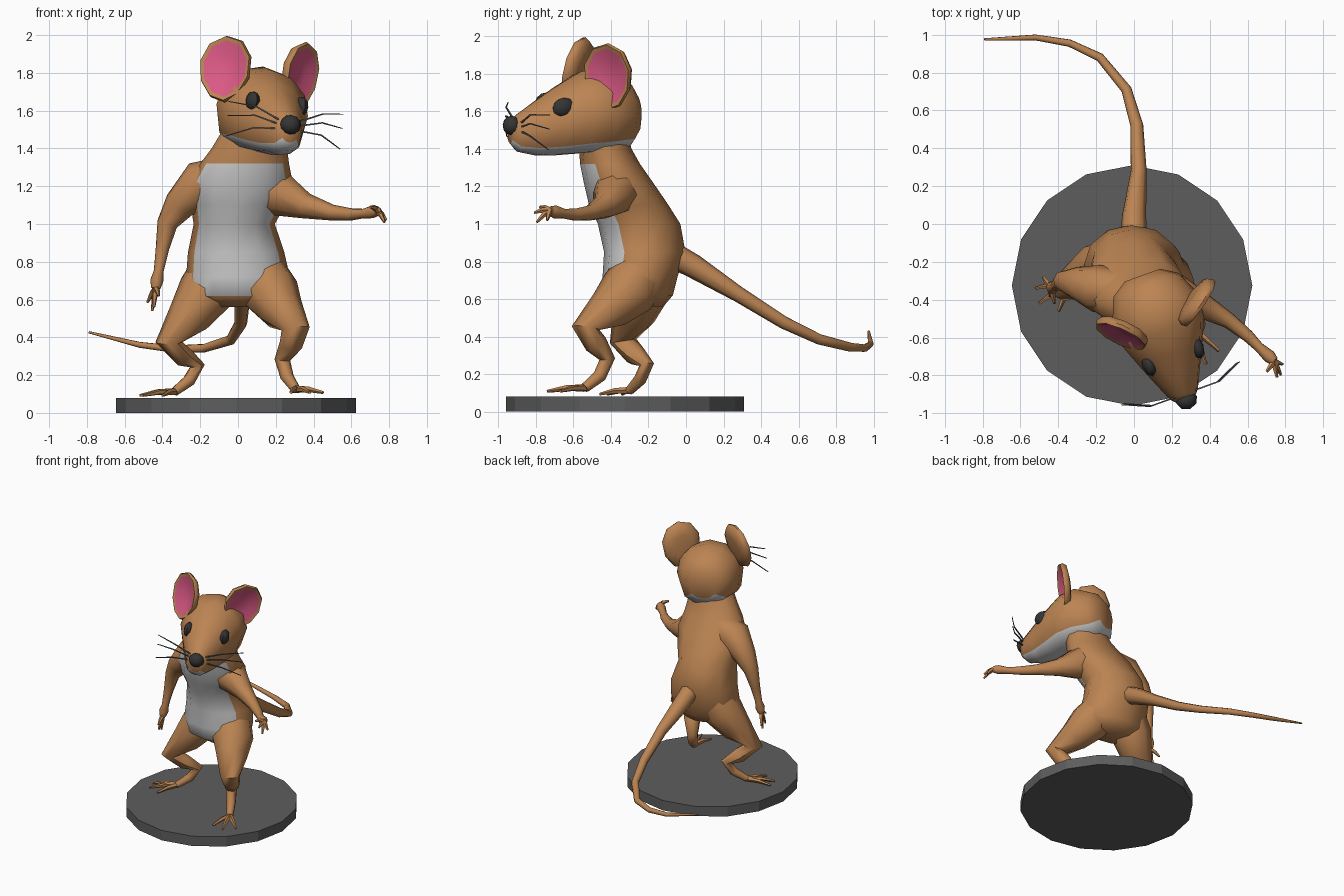
import bpy, bmesh
from math import sin, cos, pi, radians
from mathutils import Vector, Matrix

if "Cube" in bpy.data.objects:
    bpy.data.objects.remove(bpy.data.objects["Cube"])


def material(name, r, g, b):
    m = bpy.data.materials.new(name)
    m.diffuse_color = (r, g, b, 1)
    m.use_nodes = True
    m.node_tree.nodes["Principled BSDF"].inputs["Base Color"].default_value = m.diffuse_color
    return m


BROWN = material("brown_fur", 0.50, 0.23, 0.085)
PALE = material("pale_fur", 0.60, 0.60, 0.60)
PINK = material("pink_skin", 0.70, 0.10, 0.23)
DARK = material("dark_grey", 0.035, 0.035, 0.035)
STONE = material("stone_grey", 0.11, 0.11, 0.11)


def skin(bm, rings, mat=lambda r, j: 0):
    """Loft closed rings of points, with a cap on both ends."""
    vs = [[bm.verts.new(p) for p in ring] for ring in rings]
    n = len(vs[0])
    bm.faces.new(vs[0][::-1]).material_index = mat(-1, 0)
    bm.faces.new(vs[-1]).material_index = mat(len(vs) - 1, 0)
    for r in range(len(vs) - 1):
        for j in range(n):
            k = (j + 1) % n
            f = bm.faces.new((vs[r][j], vs[r][k], vs[r + 1][k], vs[r + 1][j]))
            f.material_index = mat(r, j)


def tube(bm, path, n=8):
    """Sweep a round section along (x, y, z, radius) points."""
    pts = [Vector(p[:3]) for p in path]
    t_old = (pts[1] - pts[0]).normalized()
    side = t_old.orthogonal().normalized()
    rings = []
    for i, p in enumerate(pts):
        a = (p - pts[i - 1]).normalized() if i else Vector()
        b = (pts[i + 1] - p).normalized() if i < len(pts) - 1 else Vector()
        t = (a + b).normalized()
        side = t_old.rotation_difference(t) @ side
        t_old = t
        up = t.cross(side)
        rings.append([p + path[i][3] * (side * cos(2 * pi * k / n) + up * sin(2 * pi * k / n))
                      for k in range(n)])
    skin(bm, rings)


def finish(name, bm, mats, matrix=None, smooth=True):
    bmesh.ops.recalc_face_normals(bm, faces=bm.faces[:])
    if matrix:
        bm.transform(matrix)
    me = bpy.data.meshes.new(name)
    bm.to_mesh(me)
    bm.free()
    for m in mats:
        me.materials.append(m)
    ob = bpy.data.objects.new(name, me)
    bpy.context.collection.objects.link(ob)
    if smooth:
        bpy.ops.object.select_all(action='DESELECT')
        ob.select_set(True)
        bpy.context.view_layer.objects.active = ob
        bpy.ops.object.shade_smooth_by_angle(angle=radians(50))
    return ob


# Round stand
bm = bmesh.new()
bmesh.ops.create_cone(bm, cap_ends=True, segments=16, radius1=0.635, radius2=0.635, depth=0.08,
                      matrix=Matrix.Translation((-0.01, -0.325, 0.04)))
finish("stand", bm, [STONE], smooth=False)

# Torso: z, centre x, half width, centre y, half depth
torso = [(0.56, 0.01, 0.15, -0.23, 0.11), (0.62, 0.0, 0.26, -0.25, 0.18),
         (0.72, 0.0, 0.275, -0.245, 0.20), (0.85, -0.01, 0.255, -0.22, 0.217),
         (1.0, -0.02, 0.215, -0.25, 0.22), (1.1, 0.0, 0.25, -0.305, 0.212),
         (1.22, 0.015, 0.275, -0.36, 0.185), (1.32, 0.035, 0.235, -0.405, 0.16),
         (1.4, 0.06, 0.20, -0.43, 0.14), (1.5, 0.09, 0.17, -0.45, 0.13)]


def bib(r, j):
    reach = 3 if r == 5 else 2
    return int(1 <= r <= 6 and (j < reach or j >= 12 - reach))


bm = bmesh.new()
skin(bm, [[(cx + rx * sin(k * pi / 6), cy - ry * cos(k * pi / 6), z) for k in range(12)]
          for z, cx, rx, cy, ry in torso], bib)
finish("torso", bm, [BROWN, PALE])


# Limbs: a tapering tube with fingers or toes fanned from its end
def limb(name, path, tips, r):
    bm = bmesh.new()
    tube(bm, path)
    end = Vector(path[-1][:3])
    for tip in tips:
        tip = Vector(tip)
        mid = end.lerp(tip, 0.5) + Vector((0, 0, 0.008))
        tube(bm, [(*end, r * 1.3), (*mid, r), (*tip, r * 0.5)], 5)
    finish(name, bm, [BROWN])


limb("left_leg",
     [(0.12, -0.24, 0.74, 0.14), (0.17, -0.31, 0.64, 0.155), (0.23, -0.41, 0.545, 0.118),
      (0.305, -0.535, 0.445, 0.075), (0.28, -0.48, 0.36, 0.062), (0.235, -0.42, 0.28, 0.042),
      (0.26, -0.46, 0.19, 0.036), (0.305, -0.54, 0.125, 0.026)],
     [(0.45, -0.67, 0.108), (0.38, -0.74, 0.108), (0.28, -0.72, 0.108)], 0.016)
limb("right_leg",
     [(-0.12, -0.22, 0.74, 0.14), (-0.17, -0.235, 0.64, 0.15), (-0.26, -0.28, 0.51, 0.115),
      (-0.365, -0.335, 0.375, 0.072), (-0.29, -0.27, 0.30, 0.058), (-0.215, -0.21, 0.25, 0.04),
      (-0.26, -0.245, 0.17, 0.034), (-0.335, -0.30, 0.112, 0.025)],
     [(-0.52, -0.34, 0.092), (-0.50, -0.42, 0.092), (-0.40, -0.46, 0.092)], 0.015)
limb("left_arm",
     [(0.08, -0.36, 1.2, 0.12), (0.22, -0.38, 1.16, 0.12), (0.36, -0.43, 1.095, 0.068),
      (0.50, -0.51, 1.06, 0.042), (0.60, -0.59, 1.05, 0.033), (0.66, -0.65, 1.055, 0.026),
      (0.715, -0.70, 1.065, 0.035), (0.74, -0.725, 1.07, 0.025)],
     [(0.785, -0.74, 1.02), (0.775, -0.795, 1.01), (0.755, -0.81, 1.06), (0.70, -0.78, 1.09)], 0.014)
limb("right_arm",
     [(-0.06, -0.36, 1.24, 0.12), (-0.20, -0.34, 1.21, 0.125), (-0.31, -0.31, 1.10, 0.085),
      (-0.375, -0.30, 1.0, 0.055), (-0.40, -0.315, 0.87, 0.036), (-0.42, -0.33, 0.75, 0.026),
      (-0.43, -0.335, 0.70, 0.035), (-0.435, -0.34, 0.66, 0.025)],
     [(-0.48, -0.28, 0.585), (-0.455, -0.33, 0.54), (-0.445, -0.38, 0.56), (-0.42, -0.42, 0.62)], 0.014)

# Tail
bm = bmesh.new()
tube(bm, [(0, -0.08, 0.84, 0.07), (0, 0.04, 0.775, 0.064), (0.025, 0.28, 0.625, 0.042),
          (0.015, 0.52, 0.475, 0.034), (-0.04, 0.71, 0.385, 0.028), (-0.18, 0.88, 0.342, 0.024),
          (-0.34, 0.955, 0.338, 0.02), (-0.52, 0.985, 0.36, 0.016), (-0.79, 0.975, 0.427, 0.006)])
finish("tail", bm, [BROWN])

# Head, turned and tilted: distance forward, low z, high z, half width
HEAD = (Matrix.Translation((0.13, -0.5, 1.6)) @ Matrix.Rotation(radians(20), 4, 'Z')
        @ Matrix.Rotation(radians(6), 4, 'Y'))
sections = [(-0.245, -0.12, 0.09, 0.10), (-0.19, -0.19, 0.17, 0.185), (-0.06, -0.215, 0.235, 0.24),
            (0.07, -0.225, 0.215, 0.232), (0.20, -0.235, 0.14, 0.178), (0.32, -0.235, 0.06, 0.125),
            (0.42, -0.215, -0.01, 0.08), (0.46, -0.17, -0.05, 0.045)]


def head_ring(s, lo, hi, w):
    ring = []
    for k in range(12):
        c = cos(k * pi / 6)
        c = c if c > 0 else -abs(c) ** 0.6
        ring.append((w * sin(k * pi / 6), -s, (lo + hi) / 2 + (hi - lo) / 2 * c))
    return ring


bm = bmesh.new()
skin(bm, [head_ring(*s) for s in sections], lambda r, j: int(r >= 0 and 4 <= j <= 7))
finish("head", bm, [BROWN, PALE], HEAD)


# Nose and eyes
def ball(name, place, size):
    bm = bmesh.new()
    bmesh.ops.create_uvsphere(bm, u_segments=8, v_segments=6, radius=1)
    finish(name, bm, [DARK], HEAD @ Matrix.Translation(place) @ Matrix.Diagonal((*size, 1)))


ball("nose", (0, -0.455, -0.075), (0.058, 0.05, 0.052))
for side, label in ((1, "left"), (-1, "right")):
    ball(label + "_eye", (side * 0.137, -0.21, 0.035), (0.035, 0.066, 0.053))
    # Whiskers
    bm = bmesh.new()
    for tip_z, root_z in ((0.015, -0.06), (-0.06, -0.08), (-0.17, -0.10)):
        mid_z = (tip_z + root_z) / 2 + 0.025
        tube(bm, [(side * 0.04, -0.42, root_z, 0.006), (side * 0.19, -0.42, mid_z, 0.005),
                  (side * 0.325, -0.36, tip_z, 0.003)], 4)
    finish(label + "_whiskers", bm, [STONE], HEAD)


# Ears: cupped shells with a pink inside
def ear(name, place, yaw, lean, tilt):
    bm = bmesh.new()
    rings = []
    for scale, depth in ((0.5, 0.045), (0.9, 0.03), (1, 0), (0.96, -0.018), (0.84, -0.012), (0.45, 0.015)):
        rings.append([(scale * 0.15 * sin(k * pi / 5) * (1 + 0.08 * cos(k * pi / 5)), depth,
                       scale * 0.182 * cos(k * pi / 5)) for k in range(10)])
    skin(bm, rings, lambda r, j: int(r >= 4))
    m = Matrix.Translation(place)
    for angle, axis in ((yaw, 'Z'), (lean, 'X'), (tilt, 'Y')):
        m = m @ Matrix.Rotation(radians(angle), 4, axis)
    finish(name, bm, [BROWN, PINK], m)


ear("right_ear", (-0.065, -0.58, 1.82), -24, -14, -4)
ear("left_ear", (0.33, -0.415, 1.785), 56, 8, 6)
